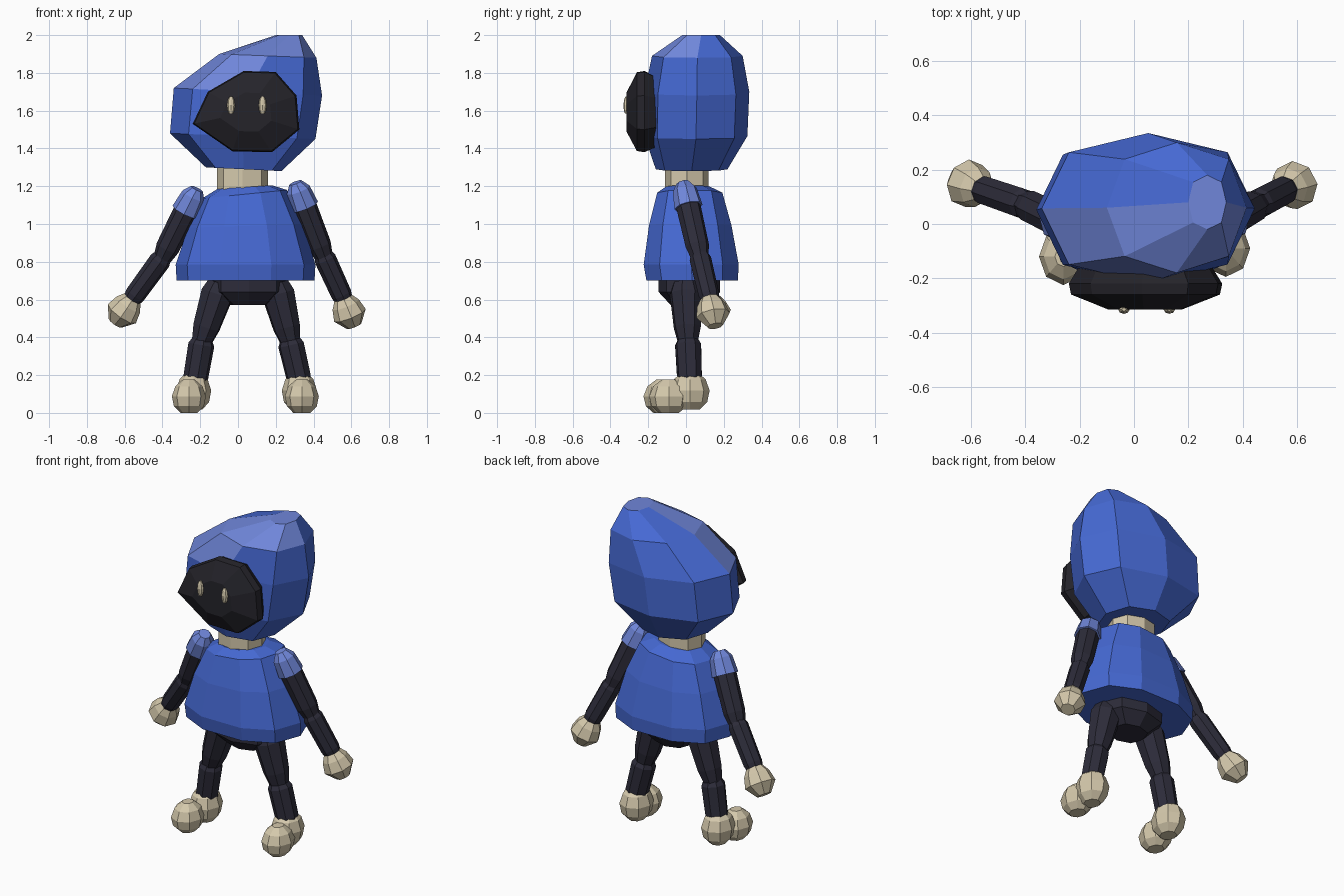
import bpy, bmesh
from math import sin, cos, tau
from mathutils import Vector

cube = bpy.data.objects.get("Cube")
if cube:
    bpy.data.objects.remove(cube, do_unlink=True)


def material(name, rgb):
    m = bpy.data.materials.new(name)
    m.use_nodes = True
    m.diffuse_color = (*rgb, 1)
    bsdf = next(n for n in m.node_tree.nodes if n.type == 'BSDF_PRINCIPLED')
    bsdf.inputs["Base Color"].default_value = (*rgb, 1)
    return m


BLUE = material("cloth blue", (0.06, 0.14, 0.65))
PALE = material("pale blue", (0.16, 0.24, 0.70))
DARK = material("charcoal", (0.026, 0.025, 0.042))
FACE = material("face black", (0.018, 0.017, 0.023))
CREAM = material("cream", (0.66, 0.58, 0.41))


def loft(name, rings, mats, rule=None):
    """Skin a list of point rings, capped at both ends, flat shaded."""
    bm = bmesh.new()
    loops = [[bm.verts.new(p) for p in r] for r in rings]
    n = len(loops[0])
    for a, b in zip(loops, loops[1:]):
        for i in range(n):
            j = (i + 1) % n
            bm.faces.new((a[i], a[j], b[j], b[i]))
    bm.faces.new(loops[0])
    bm.faces.new(loops[-1])
    bmesh.ops.recalc_face_normals(bm, faces=bm.faces)
    bm.normal_update()
    if rule:
        for f in bm.faces:
            f.material_index = int(rule(f.normal, f.calc_center_median()))
    me = bpy.data.meshes.new(name)
    bm.to_mesh(me)
    bm.free()
    for m in mats:
        me.materials.append(m)
    ob = bpy.data.objects.new(name, me)
    bpy.context.collection.objects.link(ob)
    return ob


def layer(xl, zl, xr, zr, y0, y1, sides=8, power=0.85):
    """Rounded ring spanning xl..xr and y0..y1, tilted from height zl to zr."""
    pts = []
    for i in range(sides):
        c, s = cos(tau * i / sides), sin(tau * i / sides)
        u = abs(c) ** power * (1 if c > 0 else -1)
        v = abs(s) ** power * (1 if s > 0 else -1)
        t = (u + 1) / 2
        pts.append((xl + (xr - xl) * t, (y0 + y1) / 2 + v * (y1 - y0) / 2,
                    zl + (zr - zl) * t))
    return pts


def tube(name, start, end, stations, mat, sides=8):
    """Straight faceted limb; stations are (fraction along, radius)."""
    a, b = Vector(start), Vector(end)
    q = (b - a).to_track_quat('Z', 'Y')
    rings = [[a.lerp(b, t) + q @ Vector((r * cos(tau * (i + .5) / sides),
                                         r * sin(tau * (i + .5) / sides), 0))
              for i in range(sides)] for t, r in stations]
    return loft(name, rings, [mat])


def blob(name, c, r, mat, sides=8):
    """Faceted pebble built from stacked rings."""
    profile = [(-1, .5), (-.6, .88), (0, 1), (.6, .8), (1, .35)]
    rings = [[(c[0] + r[0] * k * cos(tau * i / sides),
               c[1] + r[1] * k * sin(tau * i / sides),
               c[2] + r[2] * h) for i in range(sides)] for h, k in profile]
    return loft(name, rings, [mat])


def capsule(radius):
    return [(-.03, radius * .75), (.1, radius), (.85, radius * .95), (1.03, radius * .75)]


# Leaning hood, with paler panels on its upper front and tip
loft("hood", [layer(-.17, 1.30, .23, 1.28, -.16, .22),
              layer(-.36, 1.48, .41, 1.45, -.22, .325),
              layer(-.34, 1.72, .445, 1.68, -.22, .335),
              layer(-.10, 1.90, .415, 1.88, -.18, .30),
              layer(.20, 2.0, .34, 2.0, -.02, .18)], [BLUE, PALE],
     lambda n, c: n.z > .95 or (n.z > .2 and n.y < -.05))

# Face mask: one outline scaled through three depths
outline = [(-.24, 1.53), (-.16, 1.70), (.03, 1.81), (.20, 1.805),
           (.31, 1.68), (.325, 1.50), (.18, 1.38), (-.03, 1.385)]
cx, cz = .04, 1.59
loft("face", [[(cx + (x - cx) * k, y, cz + (z - cz) * k) for x, z in outline]
              for y, k in [(-.15, .85), (-.22, 1), (-.26, .97), (-.315, .48)]], [FACE])

for name, x in (("right_eye", -.037), ("left_eye", .13)):
    blob(name, (x, -.315, 1.63), (.021, .016, .045), CREAM)

# Neck, tunic and pelvis
loft("neck", [layer(-.11, 1.12, .16, 1.12, -.11, .12),
              layer(-.11, 1.33, .16, 1.33, -.11, .12)], [CREAM])
loft("tunic", [layer(-.325, .70, .405, .70, -.22, .285, 10),
               layer(-.33, .785, .41, .785, -.235, .29, 10),
               layer(-.265, .98, .345, 1.0, -.205, .25, 10),
               layer(-.19, 1.135, .26, 1.18, -.16, .20, 10),
               layer(-.11, 1.185, .18, 1.205, -.11, .13, 10)], [BLUE])
loft("pelvis", [layer(-.05, .57, .17, .57, -.08, .12),
                layer(-.14, .64, .255, .64, -.145, .18),
                layer(-.14, .72, .255, .72, -.145, .18)], [DARK])

# Arms: shoulder cap, upper arm, forearm and mitten
arms = {"right": ((-.25, 0, 1.12), (-.395, .07, .83), (-.57, .13, .59), (-.65, .165, .475)),
        "left": ((.33, 0, 1.15), (.45, .07, .84), (.565, .13, .59), (.615, .155, .46))}
for side, (shoulder, elbow, wrist, tip) in arms.items():
    s, e, w = Vector(shoulder), Vector(elbow), Vector(wrist)
    tube(side + "_upper_arm", s, e, capsule(.066), DARK)
    tube(side + "_forearm", e, w, capsule(.058), DARK)
    d = (e - s).normalized()
    tube(side + "_shoulder", s - d * .075, s + d * .065,
         [(0, .035), (.3, .065), (1, .076)], PALE)
    tube(side + "_hand", w - (e - w).normalized() * -.035, tip,
         [(0, .04), (.3, .075), (.65, .09), (1, .042)], CREAM)

# Legs: thigh, shin, heel and toe
legs = {"right": ((-.10, 0, .66), (-.19, .01, .385), (-.23, .02, .15), -.235, (-.26, -.12)),
        "left": ((.205, 0, .66), (.275, .01, .385), (.33, .02, .15), .325, (.338, -.09))}
for side, (hip, knee, ankle, hx, (tx, ty)) in legs.items():
    tube(side + "_thigh", hip, knee, [(-.1, .07), (.1, .09), (.75, .074), (1.03, .055)], DARK)
    tube(side + "_shin", knee, ankle, capsule(.07), DARK)
    blob(side + "_heel", (hx, .02, .118), (.093, .105, .10), CREAM)
    blob(side + "_toe", (tx, ty, .088), (.09, .105, .088), CREAM)
